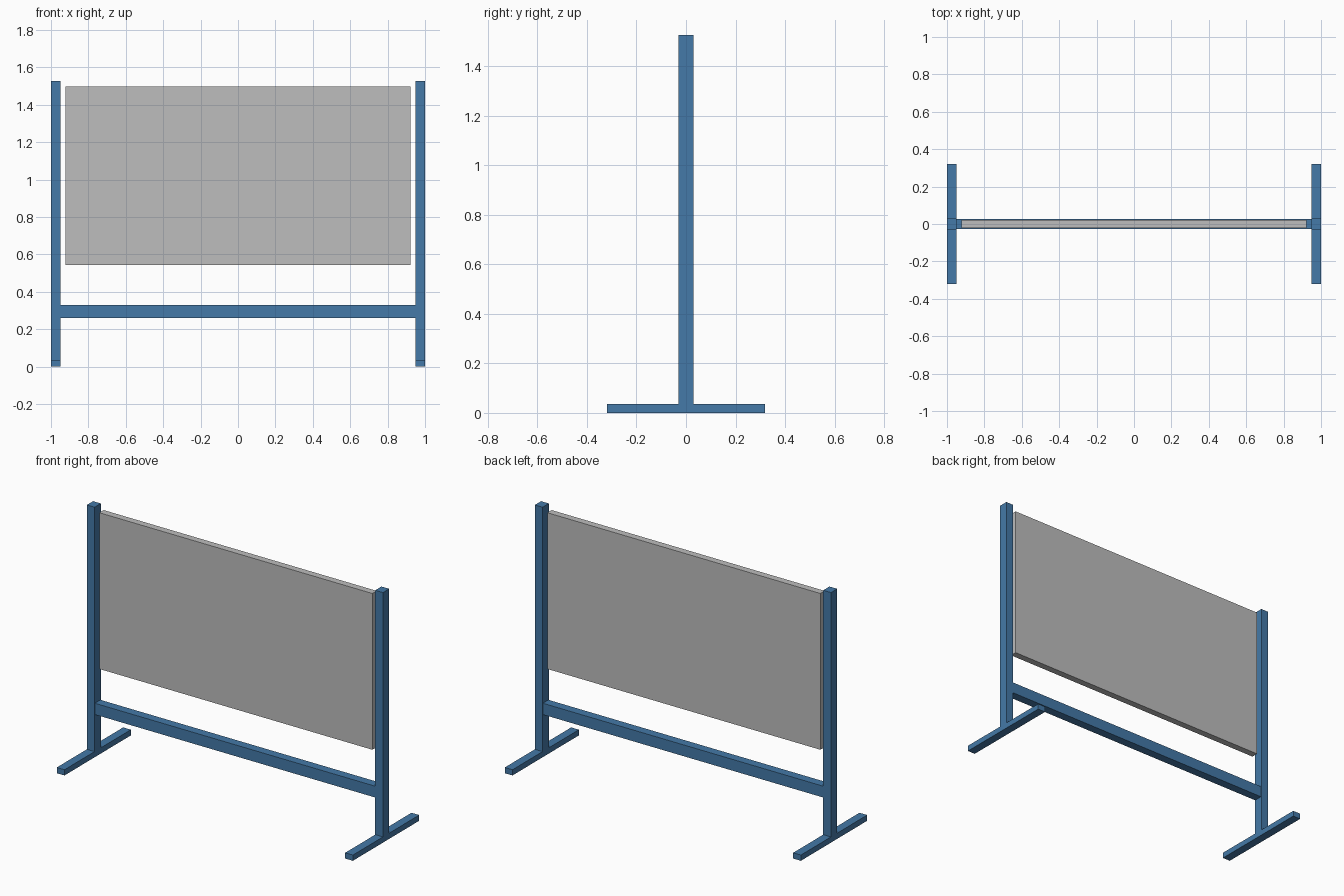
import bpy
import bmesh
from mathutils import Vector

if "Cube" in bpy.data.objects:
    bpy.data.objects.remove(bpy.data.objects["Cube"])


def material(name, rgb):
    m = bpy.data.materials.new(name)
    m.diffuse_color = (*rgb, 1.0)
    m.use_nodes = True
    m.node_tree.nodes["Principled BSDF"].inputs["Base Color"].default_value = m.diffuse_color
    return m


BLUE = material("steel_blue", (0.058, 0.192, 0.392))
GREY = material("board_grey", (0.51, 0.51, 0.51))


def box(name, lo, hi, mat):
    """Axis-aligned box between two corners."""
    lo, hi = Vector(lo), Vector(hi)
    bm = bmesh.new()
    bmesh.ops.create_cube(bm, size=1.0)
    for v in bm.verts:
        v.co = (lo + hi) / 2 + v.co * (hi - lo)
    mesh = bpy.data.meshes.new(name)
    bm.to_mesh(mesh)
    bm.free()
    mesh.materials.append(mat)
    obj = bpy.data.objects.new(name, mesh)
    bpy.context.collection.objects.link(obj)
    return obj


FOOT_H = 0.035

# Side frames: a flat foot with an upright post standing on it
for side, x0, x1 in (("left", -1.0, -0.948), ("right", 0.948, 1.0)):
    box(side + "_foot", (x0, -0.32, 0), (x1, 0.32, FOOT_H), BLUE)
    box(side + "_post", (x0, -0.03, FOOT_H), (x1, 0.03, 1.527), BLUE)

# Cross rail joining the posts
box("cross_rail", (-0.948, -0.027, 0.26), (0.948, 0.027, 0.329), BLUE)

# Board hung between the posts with a narrow gap at each side
box("board", (-0.922, -0.021, 0.543), (0.922, 0.021, 1.497), GREY)
